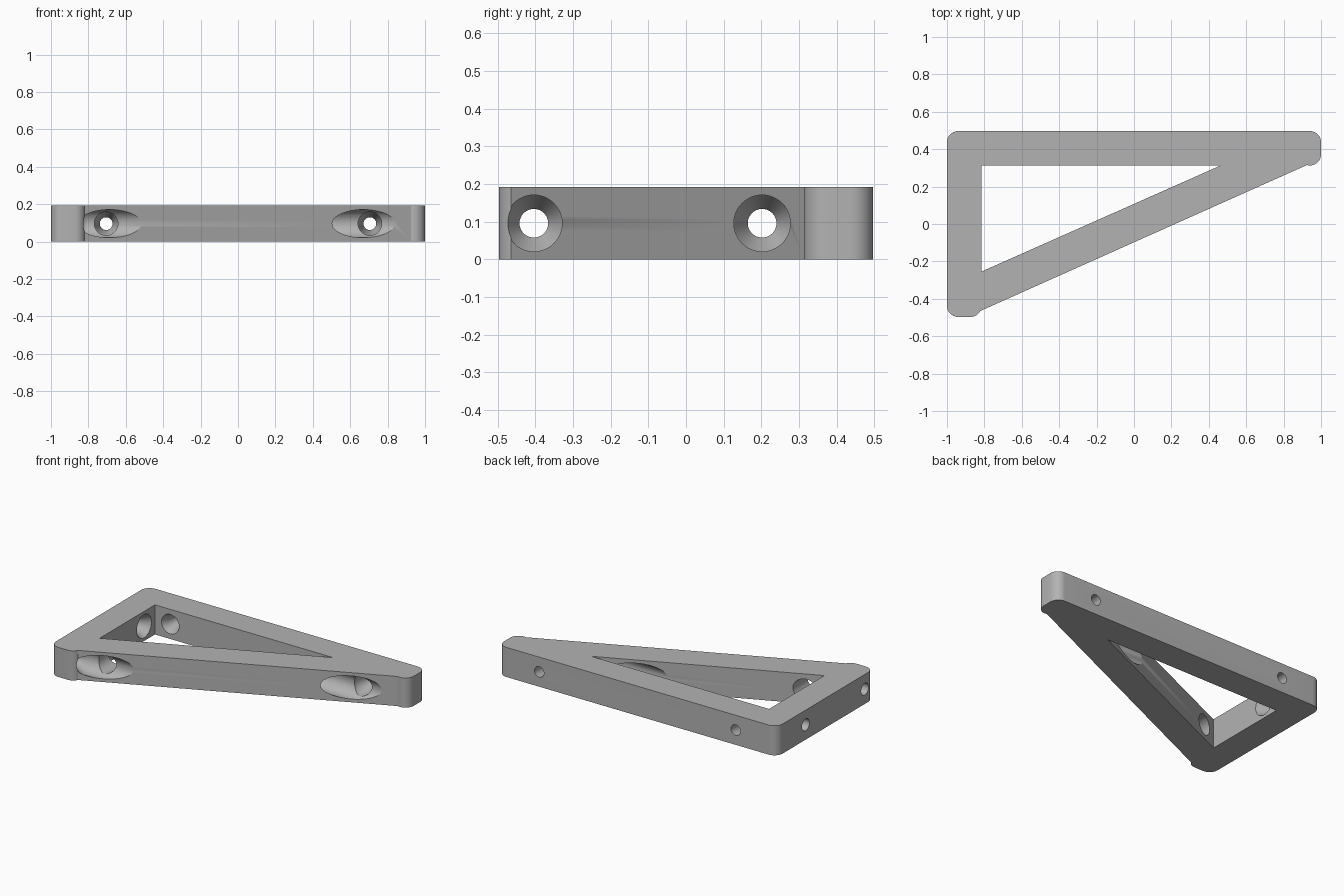
import bpy
import bmesh
from math import cos, sin, radians, pi
from mathutils import Matrix, Vector

if "Cube" in bpy.data.objects:
    bpy.data.objects.remove(bpy.data.objects["Cube"], do_unlink=True)

HEIGHT = 0.192
MID = HEIGHT / 2
INNER_X, INNER_Y = -0.815, 0.313   # inner faces of the two square arms

grey = bpy.data.materials.new("plain grey")
grey.use_nodes = True
grey.diffuse_color = (0.45, 0.45, 0.45, 1)
grey.node_tree.nodes["Principled BSDF"].inputs["Base Color"].default_value = grey.diffuse_color


def add_object(name, bm):
    bmesh.ops.recalc_face_normals(bm, faces=bm.faces)
    mesh = bpy.data.meshes.new(name)
    bm.to_mesh(mesh)
    bm.free()
    obj = bpy.data.objects.new(name, mesh)
    mesh.materials.append(grey)
    bpy.context.collection.objects.link(obj)
    return obj


def prism(name, outline, z0, z1):
    bm = bmesh.new()
    face = bm.faces.new([bm.verts.new((x, y, z0)) for x, y in outline])
    top = bmesh.ops.extrude_face_region(bm, geom=[face])["geom"]
    verts = [v for v in top if isinstance(v, bmesh.types.BMVert)]
    bmesh.ops.translate(bm, verts=verts, vec=(0, 0, z1 - z0))
    return add_object(name, bm)


def arc(cx, cy, start, end, radius=0.06, steps=12):
    angles = [radians(start + (end - start) * i / steps) for i in range(steps + 1)]
    return [(cx + radius * cos(a), cy + radius * sin(a)) for a in angles]


def screw_cutter(name, origin, axis, hole, bore, sides=48):
    """Through hole, tapered screw seat and wide access bore along an axis."""
    profile = [(-0.4, hole), (-0.07, hole), (0, bore), (2.5, bore)]
    bm = bmesh.new()
    rings = [[bm.verts.new((r * cos(2 * pi * i / sides), r * sin(2 * pi * i / sides), d))
              for i in range(sides)] for d, r in profile]
    for a, b in zip(rings, rings[1:]):
        for i in range(sides):
            j = (i + 1) % sides
            bm.faces.new((a[i], a[j], b[j], b[i]))
    bm.faces.new(rings[0])
    bm.faces.new(rings[-1])
    turn = Vector((0, 0, 1)).rotation_difference(Vector(axis)).to_matrix().to_4x4()
    bm.transform(Matrix.Translation(origin) @ turn)
    return add_object(name, bm)


# Frame outline: rounded corners joined by the sloping brace
outline = (arc(-0.875, -0.437, -90, -28) + arc(0.94, 0.373, -105, 0)
           + arc(0.94, 0.437, 0, 90) + arc(-0.94, 0.437, 90, 180)
           + arc(-0.94, -0.437, 180, 270))
frame = prism("bracket_frame", outline, 0, HEIGHT)

# Triangular opening and the four screw holes
cutters = [prism("opening_cutter",
                 [(INNER_X, -0.254), (0.463, INNER_Y), (INNER_X, INNER_Y)], -0.1, 0.4)]
for y in (-0.404, 0.202):
    cutters.append(screw_cutter("side_hole_cutter", (INNER_X, y, MID), (1, 0, 0), 0.038, 0.075))
for x in (-0.705, 0.705):
    cutters.append(screw_cutter("back_hole_cutter", (x, INNER_Y, MID), (0, -1, 0), 0.034, 0.063))

for cutter in cutters:
    cutter.hide_render = True
    cut = frame.modifiers.new(cutter.name, 'BOOLEAN')
    cut.operation = 'DIFFERENCE'
    cut.solver = 'EXACT'
    cut.object = cutter

# Bake the cuts and drop the helpers
depsgraph = bpy.context.evaluated_depsgraph_get()
result = bpy.data.meshes.new_from_object(frame.evaluated_get(depsgraph))
frame.modifiers.clear()
frame.data = result
for cutter in cutters:
    bpy.data.objects.remove(cutter, do_unlink=True)

bpy.ops.object.select_all(action='DESELECT')
frame.select_set(True)
bpy.context.view_layer.objects.active = frame
bpy.ops.object.shade_smooth_by_angle(angle=radians(25))
